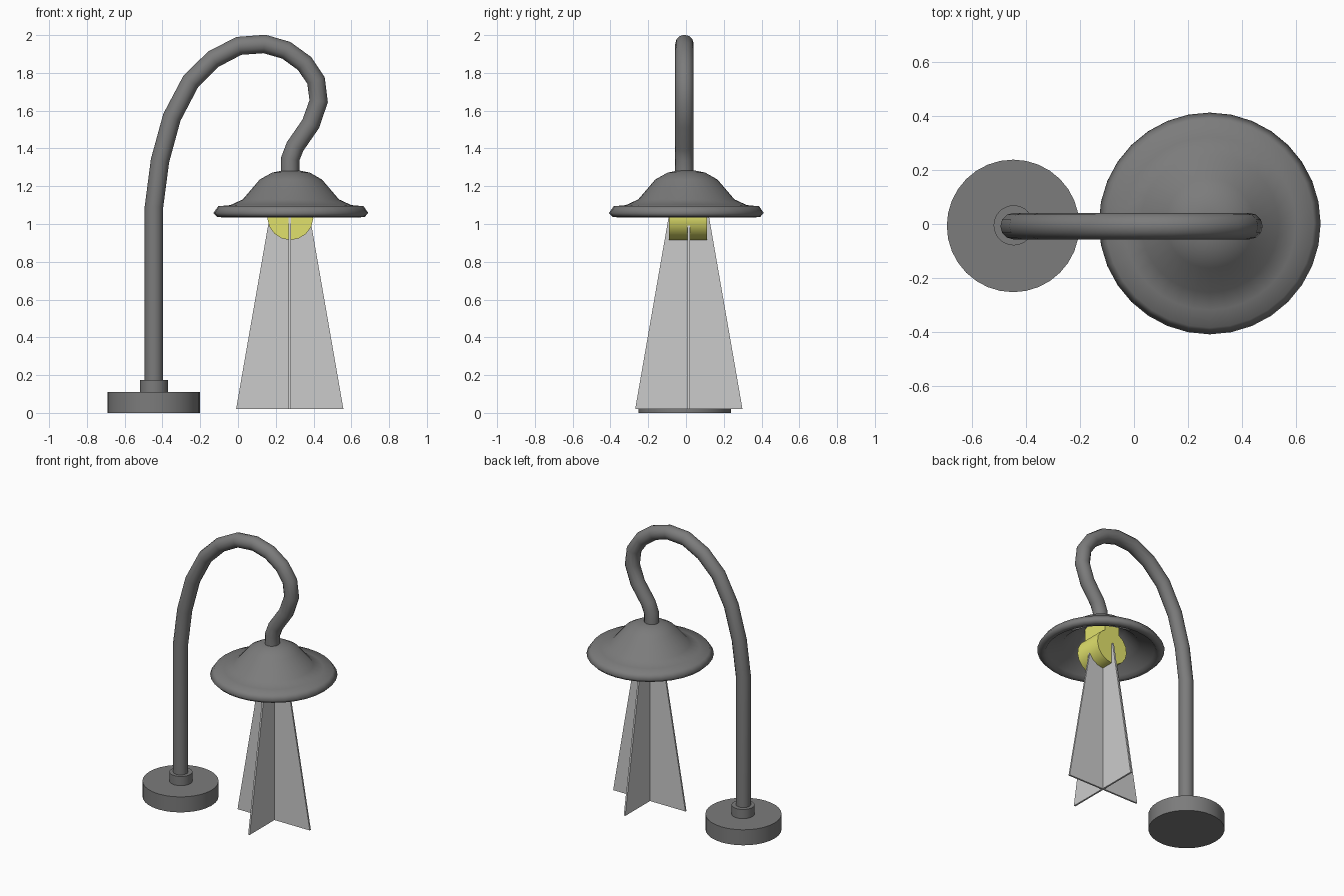
import bpy, bmesh, math

if "Cube" in bpy.data.objects:
    bpy.data.objects.remove(bpy.data.objects["Cube"])

def material(name, c):
    m = bpy.data.materials.new(name)
    m.diffuse_color = (*c, 1)
    m.use_nodes = True
    m.node_tree.nodes["Principled BSDF"].inputs["Base Color"].default_value = m.diffuse_color
    return m

DARK = material("dark_metal", (0.2, 0.2, 0.2))
YELLOW = material("bulb_yellow", (0.75, 0.75, 0.15))

def finish(name, bm, mat=None, smooth=None):
    bmesh.ops.recalc_face_normals(bm, faces=bm.faces)
    me = bpy.data.meshes.new(name)
    bm.to_mesh(me)
    bm.free()
    ob = bpy.data.objects.new(name, me)
    bpy.context.collection.objects.link(ob)
    if mat:
        me.materials.append(mat)
    if smooth:
        bpy.ops.object.select_all(action='DESELECT')
        ob.select_set(True)
        bpy.context.view_layer.objects.active = ob
        bpy.ops.object.shade_smooth_by_angle(angle=math.radians(smooth))
    return ob

def lathe(name, profile, cx, cy, n=32, smooth=50):
    bm = bmesh.new()
    vs = [bm.verts.new((cx + r, cy, z)) for r, z in profile]
    es = [bm.edges.new(p) for p in zip(vs, vs[1:])]
    bmesh.ops.spin(bm, geom=vs + es, cent=(cx, cy, 0), axis=(0, 0, 1),
                   angle=math.tau, steps=n, use_duplicate=False)
    bmesh.ops.remove_doubles(bm, verts=bm.verts, dist=1e-4)
    return finish(name, bm, DARK, smooth)

def extrude(name, pts, origin, axis, lo, hi, mat=None, smooth=None):
    """Extrude a (side, z) outline along x or y."""
    bm = bmesh.new()
    def co(s, z, d):
        x, y = (s, d) if axis == 'y' else (d, s)
        return (origin[0] + x, origin[1] + y, z)
    f = bm.faces.new([bm.verts.new(co(s, z, lo)) for s, z in pts])
    g = bmesh.ops.extrude_face_region(bm, geom=[f])['geom']
    for v in [v for v in g if isinstance(v, bmesh.types.BMVert)]:
        v.co[1 if axis == 'y' else 0] += hi - lo
    return finish(name, bm, mat, smooth)

# base disc with collar
lathe("base", [(0, 0), (0.245, 0), (0.245, 0.11), (0, 0.11)], -0.447, -0.007)
lathe("collar", [(0, 0.1), (0.074, 0.1), (0.074, 0.175), (0, 0.175)], -0.445, -0.005)

# bent gooseneck pole
path = [(-0.445, 0.1), (-0.445, 1.09), (-0.413, 1.335), (-0.35, 1.565), (-0.25, 1.755),
        (-0.13, 1.873), (0.005, 1.943), (0.14, 1.953), (0.255, 1.92), (0.352, 1.85),
        (0.413, 1.76), (0.427, 1.65), (0.385, 1.53), (0.302, 1.41), (0.277, 1.345), (0.275, 1.26)]
cu = bpy.data.curves.new("pole", 'CURVE')
cu.dimensions = '3D'
cu.bevel_depth = 0.049
cu.bevel_resolution = 4
cu.use_fill_caps = True
sp = cu.splines.new('POLY')
sp.points.add(len(path) - 1)
for p, (x, z) in zip(sp.points, path):
    p.co = (x, -0.008, z, 1)
cu.materials.append(DARK)
pole = bpy.data.objects.new("pole", cu)
bpy.context.collection.objects.link(pole)
bpy.ops.object.select_all(action='DESELECT')
pole.select_set(True)
bpy.context.view_layer.objects.active = pole
bpy.ops.object.convert(target='MESH')
bpy.ops.object.shade_smooth_by_angle(angle=math.radians(50))

# bell shade with rolled rim and hollow underside
lathe("shade", [(0, 1.285), (0.05, 1.282), (0.1, 1.272), (0.165, 1.235), (0.255, 1.13), (0.32, 1.1),
                (0.385, 1.094), (0.41, 1.058), (0.39, 1.037), (0.36, 1.035), (0.345, 1.055),
                (0.25, 1.095), (0.15, 1.2), (0.09, 1.24), (0, 1.25)], 0.28, 0.002, smooth=80)

# bulb silhouette extruded front to back
bulb = [(0.06, 1.24), (0.06, 1.14)]
for i in range(13):
    a = math.radians(40 - i * 260 / 12)
    bulb.append((0.122 * math.cos(a), 1.037 + 0.122 * math.sin(a)))
bulb += [(-0.06, 1.14), (-0.06, 1.24)]
extrude("bulb", bulb, (0.277, 0.01), 'y', -0.1, 0.1, YELLOW, 40)

# crossed light beam panels
beam = [(-0.284, 0.02), (0.284, 0.02), (0.103, 1.06), (-0.103, 1.06)]
for ax in 'xy':
    extrude("beam_panel_" + ax, beam, (0.274, 0.015), ax, -0.006, 0.006)
